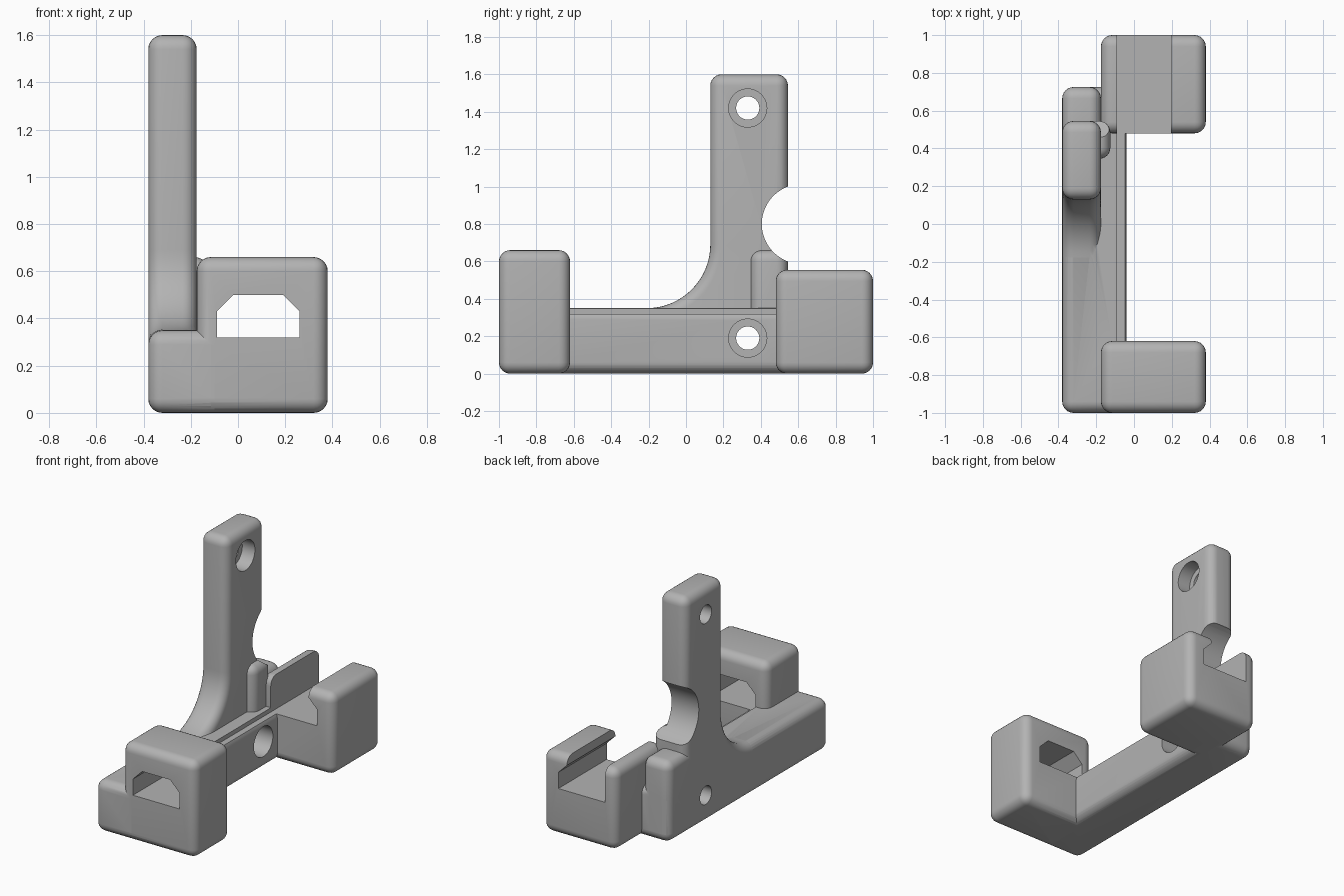
import bpy, bmesh, math
from mathutils import Matrix

cube = bpy.data.objects.get("Cube")
if cube:
    bpy.data.objects.remove(cube, do_unlink=True)

ROUND = 0.06
grey = bpy.data.materials.new("plain grey")
grey.use_nodes = True
COLOUR = (0.45, 0.45, 0.45, 1)
grey.diffuse_color = COLOUR
grey.node_tree.nodes["Principled BSDF"].inputs["Base Color"].default_value = COLOUR


def apply(obj, mod):
    bpy.context.view_layer.objects.active = obj
    bpy.ops.object.modifier_apply(modifier=mod.name)


def extrude(name, points, axis, start, end, rounded=False):
    """Prism from a 2D profile: (y, z) along x, or (x, z) along y."""
    bm = bmesh.new()
    place = (lambda a, b: (start, a, b)) if axis == "x" else (lambda a, b: (a, start, b))
    face = bm.faces.new([bm.verts.new(place(a, b)) for a, b in points])
    new = bmesh.ops.extrude_face_region(bm, geom=[face])["geom"]
    move = (end - start, 0, 0) if axis == "x" else (0, end - start, 0)
    bmesh.ops.translate(bm, vec=move, verts=[g for g in new if isinstance(g, bmesh.types.BMVert)])
    bmesh.ops.recalc_face_normals(bm, faces=bm.faces)
    mesh = bpy.data.meshes.new(name)
    bm.to_mesh(mesh)
    bm.free()
    obj = bpy.data.objects.new(name, mesh)
    bpy.context.collection.objects.link(obj)
    mesh.materials.append(grey)
    if rounded:
        bev = obj.modifiers.new("rounding", "BEVEL")
        bev.width, bev.segments = ROUND, 6
        bev.limit_method, bev.angle_limit = "ANGLE", math.radians(40)
        bev.use_clamp_overlap = False
        apply(obj, bev)
    return obj


def box(name, x, y, z, rounded=True):
    rect = [(y[0], z[0]), (y[1], z[0]), (y[1], z[1]), (y[0], z[1])]
    return extrude(name, rect, "x", x[0], x[1], rounded)


def arc(cy, cz, r, a0, a1, n):
    steps = [math.radians(a0 + (a1 - a0) * i / n) for i in range(n + 1)]
    return [(cy + r * math.cos(a), cz + r * math.sin(a)) for a in steps]


def rod(name, y, z, r, x0, x1):
    return extrude(name, arc(y, z, r, 0, 352.5, 47), "x", x0, x1)


def combine(body, other, operation):
    mod = body.modifiers.new("combine", "BOOLEAN")
    mod.operation, mod.solver, mod.object = operation, "EXACT", other
    apply(body, mod)
    bpy.data.objects.remove(other, do_unlink=True)


# Long base beam
body = box("bracket", (-0.38, -0.04), (-1, 0.725), (0, 0.35))

# Upright plate with a curved foot
foot = arc(-0.21, 0.69, 0.34, -90, 0, 16)
plate = extrude("upright_plate", foot + [(0.13, 1.6), (0.545, 1.6), (0.545, 0.12), (-0.21, 0.12)],
                "x", -0.38, -0.175, True)

# Blocks at the beam ends and the post beside the plate
parts = [
    plate,
    box("beam_end", (-0.38, -0.175), (0.36, 0.725), (0, 0.55)),
    box("post", (-0.36, -0.125), (0.345, 0.545), (0.1, 0.66)),
    box("front_block", (-0.175, 0.38), (-1, -0.62), (0, 0.66)),
    box("back_block", (-0.175, 0.38), (0.48, 1), (0, 0.555)),
]
for part in parts:
    combine(body, part, "UNION")

# Chamfered channel, opened at the top through the back block
channel = [(-0.09, 0.32), (0.26, 0.32), (0.26, 0.43), (0.19, 0.5), (-0.02, 0.5), (-0.09, 0.43)]
cutters = [
    extrude("channel_cutter", channel, "y", -1.1, 1.1),
    box("opening_cutter", (-0.09, 0.195), (0.3, 1.1), (0.32, 0.9), False),
    rod("notch_cutter", 0.618, 0.8, 0.213, -0.5, 0),
]
# Counterbored screw holes
for z, mouth in ((1.42, 0), (0.19, 0.1)):
    cutters.append(rod("hole_cutter", 0.33, z, 0.062, -0.5, mouth))
    cutters.append(rod("counterbore_cutter", 0.33, z, 0.102, -0.27, mouth))
for cutter in cutters:
    combine(body, cutter, "DIFFERENCE")

bpy.ops.object.select_all(action="DESELECT")
body.select_set(True)
bpy.context.view_layer.objects.active = body
bpy.ops.object.shade_smooth_by_angle(angle=math.radians(30))
